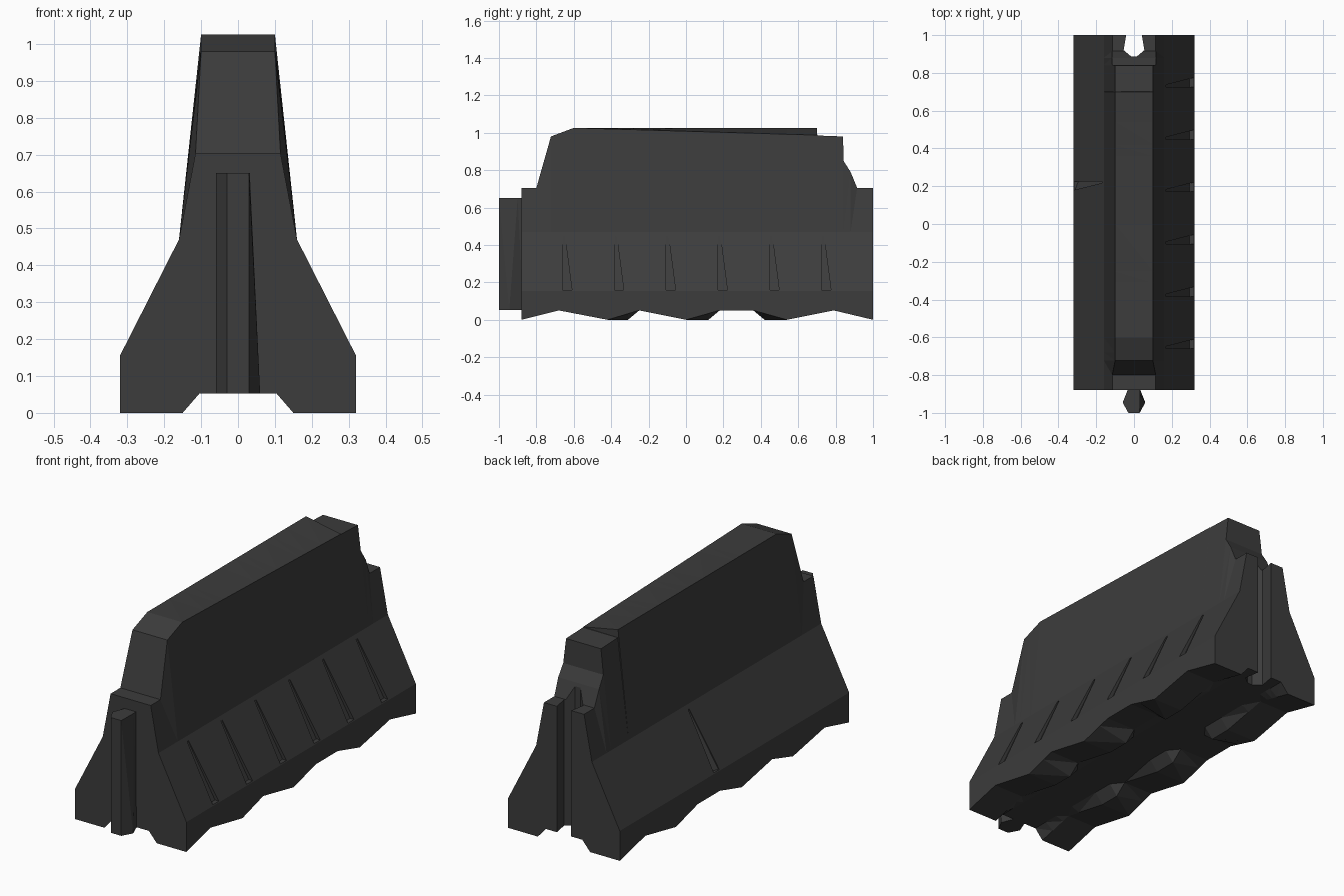
import bpy, bmesh

if "Cube" in bpy.data.objects:
    bpy.data.objects.remove(bpy.data.objects["Cube"])

mat = bpy.data.materials.new("dark_plastic")
mat.diffuse_color = (0.045, 0.045, 0.045, 1)
mat.use_nodes = True
mat.node_tree.nodes["Principled BSDF"].inputs["Base Color"].default_value = mat.diffuse_color


def make(name, rings_list):
    """One mesh from closed lofts; each loft is a list of equal rings."""
    bm = bmesh.new()
    for rings in rings_list:
        vs = [[bm.verts.new(p) for p in r] for r in rings]
        n = len(vs[0])
        for a, b in zip(vs, vs[1:]):
            for i in range(n):
                j = (i + 1) % n
                bm.faces.new((a[i], a[j], b[j], b[i]))
        bm.faces.new(vs[0])
        bm.faces.new(vs[-1])
    bmesh.ops.recalc_face_normals(bm, faces=bm.faces)
    bmesh.ops.triangulate(bm, faces=bm.faces)
    me = bpy.data.meshes.new(name)
    bm.to_mesh(me)
    bm.free()
    ob = bpy.data.objects.new(name, me)
    bpy.context.collection.objects.link(ob)
    me.materials.append(mat)
    return ob


def lerp(table, y):
    for a, b in zip(table, table[1:]):
        if y <= b[0]:
            t = (y - a[0]) / (b[0] - a[0])
            return [p + (q - p) * t for p, q in zip(a[1:], b[1:])]
    return table[-1][1:]


def cut(target, cutter):
    cutter.hide_render = True
    m = target.modifiers.new("cut", 'BOOLEAN')
    m.operation, m.solver, m.object = 'DIFFERENCE', 'EXACT', cutter
    bpy.context.view_layer.objects.active = target
    bpy.ops.object.modifier_apply(modifier=m.name)
    bpy.data.objects.remove(cutter)


# Top edge along the length: y, half width, left height, right height
TOP = [(-.88, .115, .705, .705), (-.80, .115, .705, .705), (-.722, .10, .98, .98),
       (-.60, .10, 1.026, 1.026), (.70, .10, 1.026, .987), (.702, .10, .985, .985),
       (.84, .10, .98, .98), (.842, .115, .85, .85), (.88, .117, .79, .79),
       (.915, .115, .705, .705), (1, .115, .705, .705)]
# Wavy lower edge: outer rim and inner feet
OUTER = [(-.88, 0), (-.68, .05), (-.42, 0), (-.25, .05), (0, 0), (.18, .05),
         (.36, .05), (.54, 0), (.79, .05), (1, 0)]
INNER = [(-.88, 0), (-.68, .05), (-.42, 0), (-.31, 0), (-.25, .05), (0, 0),
         (.12, 0), (.18, .05), (.36, .05), (.42, 0), (.54, 0), (.79, .05), (1, 0)]

# Barrier body lofted along y
rings = []
for y in sorted({r[0] for r in TOP + OUTER + INNER}):
    xt, zl, zr = lerp(TOP, y)
    zo, zi = lerp(OUTER, y)[0], lerp(INNER, y)[0]
    half = [(.105, .052), (.15, zi), (.32, zo), (.32, .155), (.16, .47)]
    ring = half + [(xt, zr), (-xt, zl)] + [(-x, z) for x, z in reversed(half)]
    rings.append([(x, y, z) for x, z in ring])
body = make("barrier_body", [rings])

# Vertical keyed slot in the back end
key = [(.038, 1.02), (.055, .92), (.015, .887), (-.015, .887), (-.055, .92), (-.038, 1.02)]
cut(body, make("slot_cutter", [[[(x, y, z) for x, y in key] for z in (-.1, .9)]]))

# Six tapering grooves on the right flank
grooves = []
for i in range(6):
    y = -.66 + i * .277
    low = [(.295, y, .16), (.40, y, .16), (.40, y + .05, .16), (.295, y + .05, .16)]
    high = [(.165, y, .45), (.27, y, .45), (.27, y + .012, .45), (.165, y + .012, .45)]
    grooves.append([low, high])
# Single shallow nick on the left flank
grooves.append([[(-.312, .18, .16), (-.40, .18, .16), (-.40, .225, .16), (-.295, .225, .16)],
                [(-.165, .217, .45), (-.27, .217, .45), (-.27, .225, .45), (-.16, .225, .45)]])
cut(body, make("groove_cutter", grooves))

# Connecting tongue on the front end
bottom = [(-.03, -.87), (-.06, -.945), (-.03, -1), (.03, -1), (.06, -.945), (.03, -.87)]
top = [(-.03, -.87), (-.06, -.945), (-.03, -1), (.03, -1), (.032, -.90), (.03, -.87)]
make("front_tongue", [[[(x, y, .052) for x, y in bottom], [(x, y, .65) for x, y in top]]])
